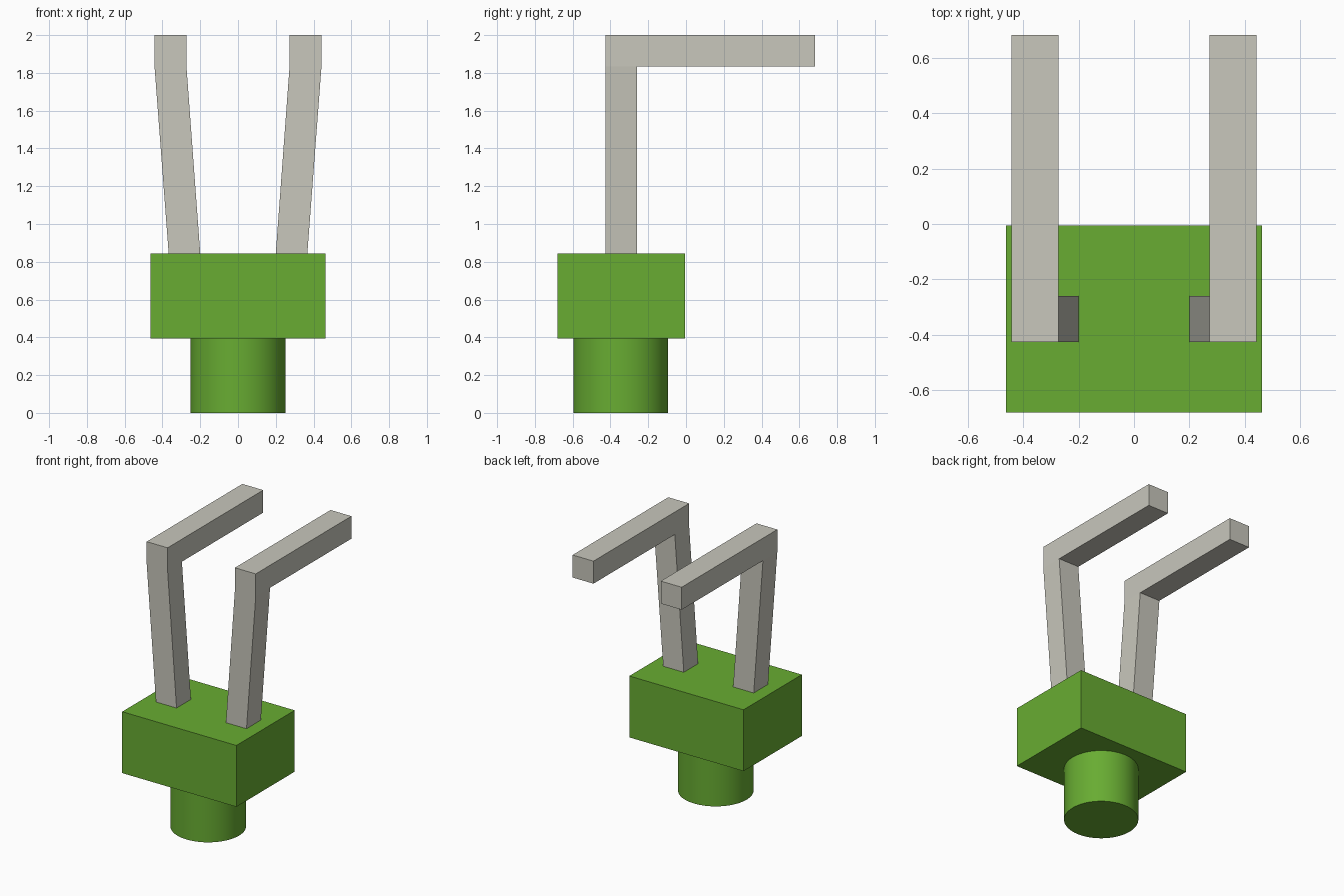
import bpy
import bmesh
import math

cube = bpy.data.objects.get("Cube")
if cube:
    bpy.data.objects.remove(cube, do_unlink=True)


def make_material(name, color):
    mat = bpy.data.materials.new(name)
    mat.use_nodes = True
    mat.diffuse_color = color
    mat.node_tree.nodes["Principled BSDF"].inputs["Base Color"].default_value = color
    return mat


green = make_material("leaf green", (0.138, 0.413, 0.032, 1))
grey = make_material("warm grey", (0.578, 0.571, 0.503, 1))

# Housing block
bpy.ops.mesh.primitive_cube_add(size=1, location=(0, -0.3425, 0.62))
housing = bpy.context.object
housing.name = "housing"
housing.scale = (0.926, 0.675, 0.45)
bpy.ops.object.transform_apply(location=False, rotation=False, scale=True)
housing.data.materials.append(green)

# Round button under the housing
bpy.ops.mesh.primitive_cylinder_add(vertices=64, radius=0.251, depth=0.396,
                                    location=(0, -0.345, 0.198))
button = bpy.context.object
button.name = "button"
button.data.materials.append(green)
bpy.ops.object.shade_smooth_by_angle(angle=math.radians(30))

# Bent pins: an L profile in y and z, whose lower end leans inward
PROFILE = [(-0.426, 0.844), (-0.26, 0.844), (-0.26, 1.835), (0.682, 1.835),
           (0.682, 2.0), (-0.426, 2.0), (-0.426, 1.835)]


def make_pin(name, side):
    bm = bmesh.new()
    walls = []
    for top_x, bottom_x in ((0.273, 0.2), (0.442, 0.367)):
        walls.append([bm.verts.new((side * (bottom_x if z < 1 else top_x), y, z))
                      for y, z in PROFILE])
    # Side walls split at the bend, then the strip joining them
    for wall in walls:
        bm.faces.new([wall[i] for i in (0, 1, 2, 6)])
        bm.faces.new(wall[2:])
    inner, outer = walls
    for i in range(len(PROFILE)):
        j = (i + 1) % len(PROFILE)
        bm.faces.new((inner[i], inner[j], outer[j], outer[i]))
    bmesh.ops.recalc_face_normals(bm, faces=bm.faces)
    mesh = bpy.data.meshes.new(name)
    bm.to_mesh(mesh)
    bm.free()
    mesh.materials.append(grey)
    pin = bpy.data.objects.new(name, mesh)
    bpy.context.collection.objects.link(pin)


make_pin("left_pin", 1)
make_pin("right_pin", -1)
